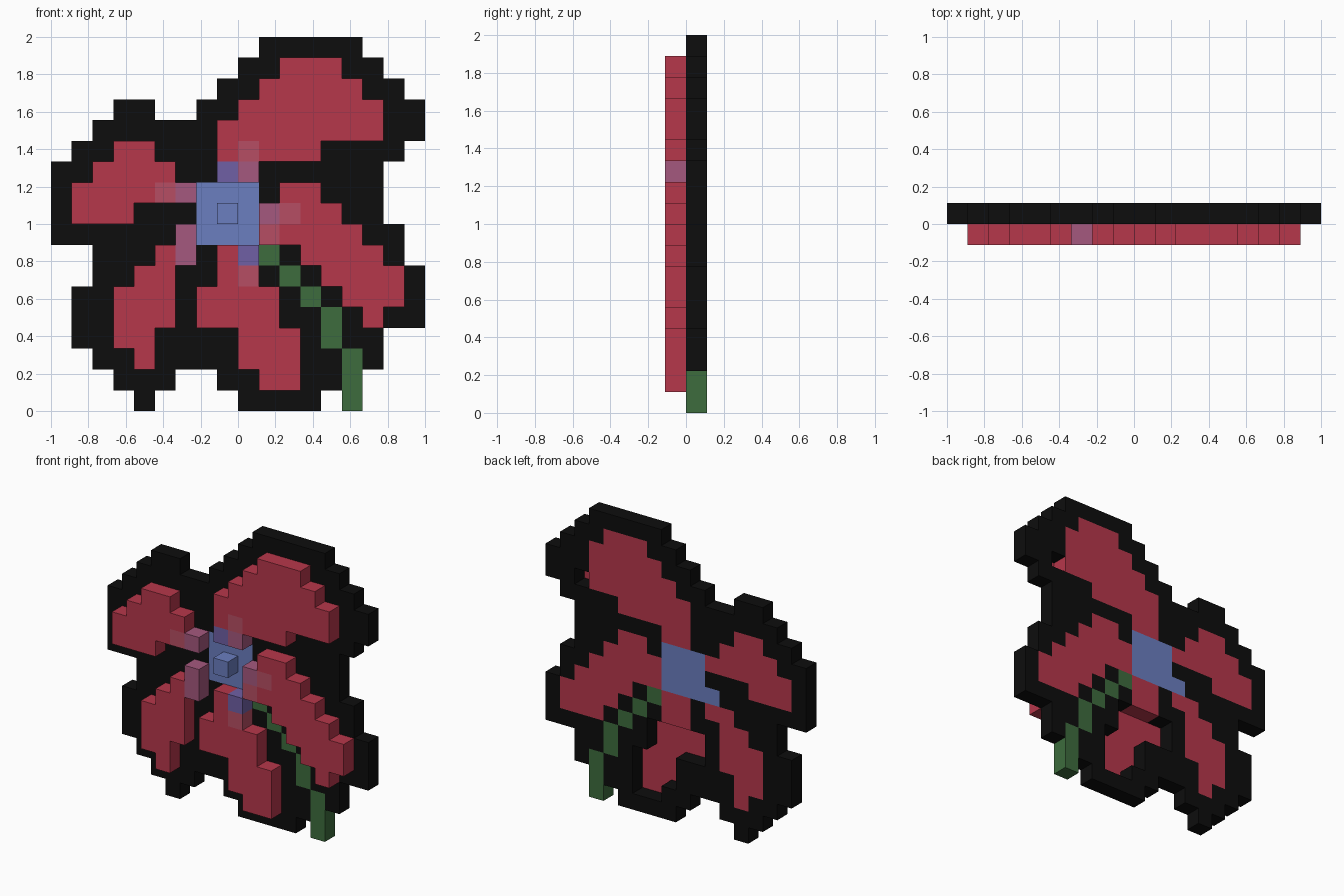
import bpy
import bmesh
from mathutils import Vector

cube = bpy.data.objects.get("Cube")
if cube:
    bpy.data.objects.remove(cube, do_unlink=True)

CELL = 1 / 9
CENTRE_COLUMN = 9
REAR, FRONT = 0, -1


def material(name, color):
    m = bpy.data.materials.new(name)
    m.use_nodes = True
    m.diffuse_color = (*color, 1)
    bsdf = m.node_tree.nodes["Principled BSDF"]
    bsdf.inputs["Base Color"].default_value = (*color, 1)
    bsdf.inputs["Roughness"].default_value = 0.9
    return m


def stepped(top_row, *runs):
    """Blocky profile: one run of columns (start, end) per row, going down."""
    return {
        (col, top_row - step)
        for step, (start, end) in enumerate(runs)
        for col in range(start, end)
    }


def layer(profile, depth):
    """Blocks of a profile, placed in the rear or the front layer."""
    return {(col - CENTRE_COLUMN, depth, row) for col, row in profile}


def build_part(name, cells, mat):
    """Closed blocky shell around a set of blocks, flat areas merged."""
    bm = bmesh.new()
    for cell in cells:
        for axis in range(3):
            for side in (0, 1):
                near = list(cell)
                near[axis] += 2 * side - 1
                if tuple(near) in cells:
                    continue
                u, v = Vector((0, 0, 0)), Vector((0, 0, 0))
                u[(axis + 1) % 3] = v[(axis + 2) % 3] = 1
                start = Vector(cell)
                start[axis] += side
                loop = [start, start + u, start + u + v, start + v]
                if not side:
                    loop.reverse()
                bm.faces.new([bm.verts.new(p * CELL) for p in loop])
    bmesh.ops.remove_doubles(bm, verts=bm.verts, dist=CELL / 100)
    bmesh.ops.dissolve_limit(bm, angle_limit=0.01, verts=bm.verts, edges=bm.edges)
    mesh = bpy.data.meshes.new(name)
    bm.to_mesh(mesh)
    bm.free()
    mesh.materials.append(mat)
    obj = bpy.data.objects.new(name, mesh)
    bpy.context.collection.objects.link(obj)


black = material("black", (0.004, 0.004, 0.004))
crimson = material("crimson", (0.47, 0.038, 0.07))
soft_blue = material("soft blue", (0.147, 0.209, 0.53))
leaf_green = material("leaf green", (0.047, 0.15, 0.047))
rose = material("rose", (0.47, 0.076, 0.127))
mauve = material("mauve", (0.376, 0.098, 0.21))
violet = material("violet", (0.162, 0.117, 0.376))

# Petal profiles
petals = {
    "top_petal": stepped(
        16, (11, 14), (10, 15), (9, 16), (8, 16), (8, 13), (8, 10)),
    "left_side_petal": stepped(12, (3, 5), (2, 6), (1, 7), (1, 4)),
    "right_side_petal": stepped(
        10, (11, 13), (10, 14), (10, 15), (12, 16), (13, 17), (14, 17), (15, 16)),
    "lower_side_petal": stepped(
        7, (5, 7), (4, 6), (3, 6), (3, 6), (3, 5), (4, 5)),
    "bottom_petal": stepped(
        7, (8, 10), (8, 10), (7, 11), (7, 11), (9, 12), (9, 12), (10, 12)),
}

# Flower centre and stem
centre = stepped(10, (7, 10), (7, 10), (6, 10))
stem = stepped(
    7, (10, 11), (11, 12), (12, 13), (13, 14), (13, 14),
    (14, 15), (14, 15), (14, 15))

# Tinted filaments that replace the petal blocks in the front layer
filaments = {
    "filament_tips": ({(9, 12), (5, 10), (11, 9), (10, 8), (9, 6)}, rose),
    "filament_bases": ({(9, 11), (6, 10), (10, 9), (6, 8), (6, 7)}, mauve),
    "centre_shades": ({(8, 11), (9, 7)}, violet),
}
tinted = set().union(*(cells for cells, mat in filaments.values()))

# Rear blocks left open, and petal edges backed by the outline
hollow = {cell for cell in petals["bottom_petal"] if cell[1] < 6} | {(15, 13)}
backed = {(15, 14), (15, 4)}

# Petals, raised in front and flush at the rear
for name, profile in petals.items():
    front = layer(profile - tinted, FRONT)
    rear = layer(profile - hollow - backed - centre, REAR)
    build_part(name, front | rear, crimson)

for name, (cells, mat) in filaments.items():
    build_part(name, layer(cells, FRONT), mat)

build_part("flower_centre", layer(centre, REAR), soft_blue)
build_part("pistil", layer({(8, 9)}, FRONT), soft_blue)
build_part("stem", layer(stem, REAR), leaf_green)

# Dark outline: the full silhouette with the coloured parts cut out
silhouette = stepped(
    17, (10, 15), (9, 16), (8, 17), (7, 18), (2, 18), (1, 17),
    (0, 16), (0, 16), (0, 16), (0, 17), (2, 17), (2, 18),
    (1, 18), (1, 18), (1, 16), (2, 16), (8, 14), (9, 13))
silhouette |= stepped(14, (3, 5)) | stepped(1, (3, 6), (4, 5))
coloured = set().union(*petals.values()) - backed
build_part("outline", layer(silhouette - coloured - centre - stem, REAR), black)
